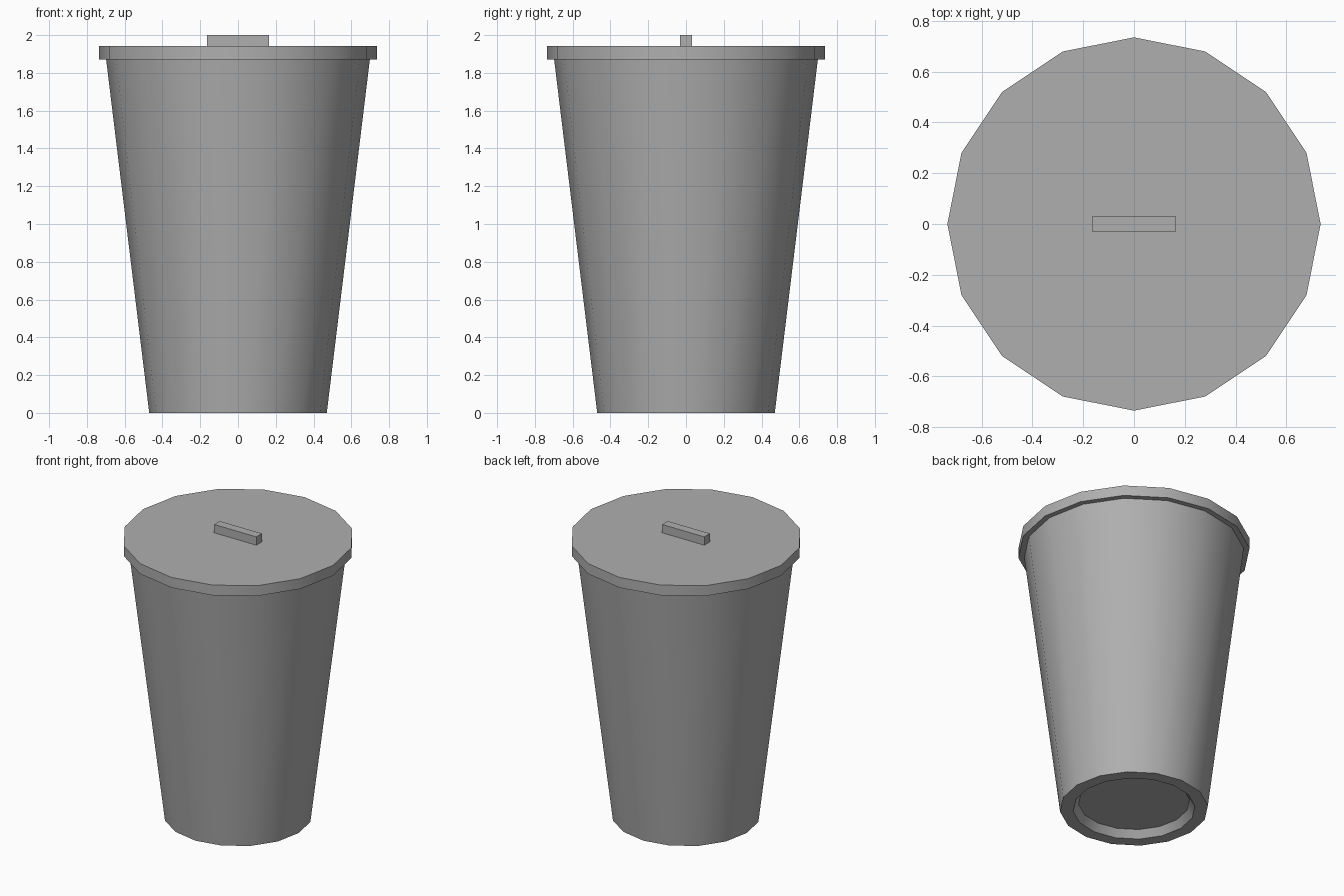
import bpy, bmesh
from math import cos, sin, pi, radians

if "Cube" in bpy.data.objects:
    bpy.data.objects.remove(bpy.data.objects["Cube"])

SIDES = 16

# Dark grey for every part
grey = bpy.data.materials.new("dark_grey")
grey.diffuse_color = (0.43, 0.43, 0.43, 1)
grey.use_nodes = True
grey.node_tree.nodes["Principled BSDF"].inputs["Base Color"].default_value = grey.diffuse_color


def lathe(name, profile):
    """Closed solid: rings of (radius, z), capped at both ends."""
    bm = bmesh.new()
    rings = [[bm.verts.new((r * cos(2 * pi * i / SIDES), r * sin(2 * pi * i / SIDES), z))
              for i in range(SIDES)] for r, z in profile]
    for a, b in zip(rings, rings[1:]):
        for i in range(SIDES):
            j = (i + 1) % SIDES
            bm.faces.new((a[i], a[j], b[j], b[i]))
    bm.faces.new(rings[0][::-1])
    bm.faces.new(rings[-1])
    bmesh.ops.recalc_face_normals(bm, faces=bm.faces)
    mesh = bpy.data.meshes.new(name)
    bm.to_mesh(mesh)
    bm.free()
    mesh.materials.append(grey)
    ob = bpy.data.objects.new(name, mesh)
    bpy.context.collection.objects.link(ob)
    bpy.ops.object.select_all(action='DESELECT')
    ob.select_set(True)
    bpy.context.view_layer.objects.active = ob
    bpy.ops.object.shade_smooth_by_angle(angle=radians(35))
    return ob


# Tapered bin with a recessed base
lathe("bin_body", [(0.353, 0.05), (0.387, 0), (0.47, 0), (0.698, 1.87)])

# Overhanging lid
lathe("lid", [(0.735, 1.87), (0.735, 1.942)])

# Handle bar on the lid
bpy.ops.mesh.primitive_cube_add(size=1, location=(0, 0, 1.971))
handle = bpy.context.object
handle.name = "lid_handle"
handle.scale = (0.326, 0.062, 0.058)
handle.data.materials.append(grey)
